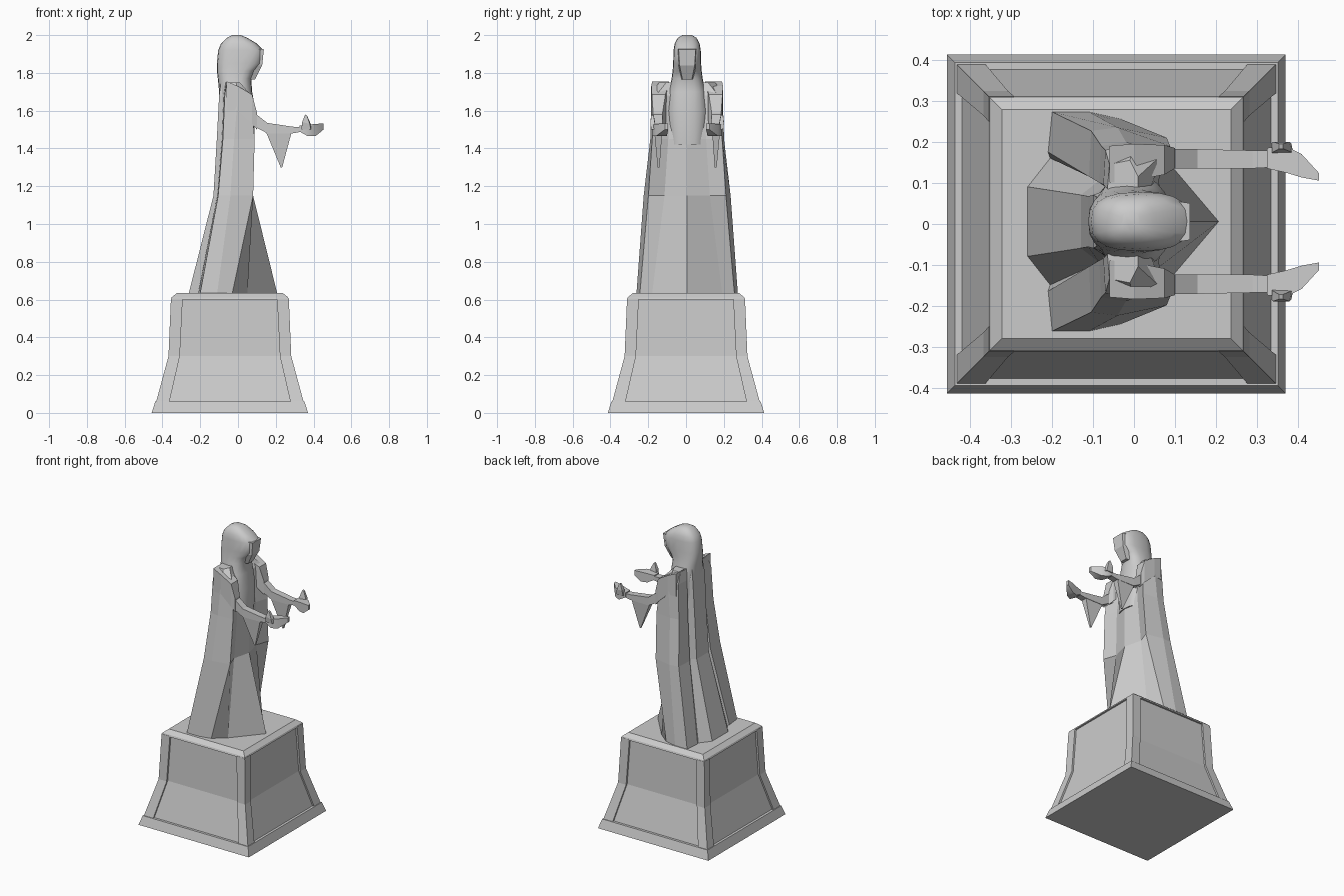
import bpy, bmesh, math
from mathutils import Vector

cube = bpy.data.objects.get("Cube")
if cube:
    bpy.data.objects.remove(cube, do_unlink=True)

stone = bpy.data.materials.new("grey stone")
stone.use_nodes = True
stone.diffuse_color = (0.6, 0.6, 0.6, 1)
stone.node_tree.nodes["Principled BSDF"].inputs["Base Color"].default_value = (0.6, 0.6, 0.6, 1)

FIGURE = (0, 0.006, 0)
PEDESTAL = (-0.043, 0, 0)


def loft(name, rings, location, angle=None, mirror=False):
    """Skin a list of closed rings of 3D points and cap both ends."""
    bm = bmesh.new()
    loops = [[bm.verts.new(p) for p in ring] for ring in rings]
    n = len(loops[0])
    for a, b in zip(loops, loops[1:]):
        for i in range(n):
            j = (i + 1) % n
            bm.faces.new((a[i], a[j], b[j], b[i]))
    bm.faces.new(loops[0])
    bm.faces.new(loops[-1])
    bmesh.ops.recalc_face_normals(bm, faces=bm.faces)
    mesh = bpy.data.meshes.new(name)
    bm.to_mesh(mesh)
    bm.free()
    mesh.materials.append(stone)
    obj = bpy.data.objects.new(name, mesh)
    bpy.context.collection.objects.link(obj)
    obj.location = location
    if mirror:
        mod = obj.modifiers.new("mirror", 'MIRROR')
        mod.use_axis = (False, True, False)
    if angle:
        bpy.ops.object.select_all(action='DESELECT')
        obj.select_set(True)
        bpy.context.view_layer.objects.active = obj
        bpy.ops.object.shade_smooth_by_angle(angle=math.radians(angle))
    return obj


def square(r, z):
    return [(r, -r, z), (r, r, z), (-r, r, z), (-r, -r, z)]


def panelled(r, px, py, d, z):
    """Square section whose four sides are sunk between corner posts."""
    half = [(r, -r), (r, -py), (r - d, -py), (r - d, py), (r, py),
            (r, r), (px, r), (px, r - d), (-px, r - d), (-px, r)]
    return [(x, y, z) for x, y in half] + [(-x, -y, z) for x, y in half]


# Pedestal: plinth, flared body with sunk panels, bevelled cap
loft("plinth", [square(.414, 0), square(.395, .06)], PEDESTAL)
loft("pedestal_body", [panelled(.39, .32, .32, .012, .06),
                       panelled(.325, .265, .265, .012, .30),
                       panelled(.312, .25, .25, .012, .605)], PEDESTAL)
loft("pedestal_cap", [square(.312, .60), square(.308, .612), square(.28, .635)], PEDESTAL)


# Robe and cape: half sections from back to front ridge, mirrored into rings
def robe_ring(z, ridge, half):
    left = [(x, y, z) for x, y in half]
    return left + [(ridge, 0, z)] + [(x, -y, z) for x, y, z in reversed(left)]


loft("robe_and_cape", [
    robe_ring(.635, .207, [(-.26, .085), (-.205, .155), (-.21, .17), (-.2, .268),
                           (-.11, .268), (-.03, .25), (.05, .185)]),
    robe_ring(1.15, .08, [(-.13, .065), (-.085, .1), (-.11, .11), (-.105, .222),
                          (-.04, .23), (.08, .205), (.05, .12)]),
    robe_ring(1.45, .08, [(-.112, .062), (-.07, .085), (-.085, .095), (-.08, .185),
                          (-.02, .195), (.088, .185), (.06, .1)]),
    robe_ring(1.68, .06, [(-.1, .065), (-.06, .08), (-.075, .09), (-.07, .175),
                          (0, .188), (.07, .165), (.04, .08)]),
    robe_ring(1.75, .02, [(-.09, .06), (-.06, .07), (-.065, .08), (-.06, .14),
                          (-.01, .15), (.01, .11), (.01, .06)])], FIGURE)


# Veiled head, neck and chest: rounded sections
def oval(z, back, front, hy, power=.75, n=20):
    def soft(v):
        return math.copysign(abs(v) ** power, v)
    cx, hx = (back + front) / 2, (front - back) / 2
    return [(cx + hx * soft(math.cos(2 * math.pi * i / n)),
             hy * soft(math.sin(2 * math.pi * i / n)), z) for i in range(n)]


loft("veil_and_chest", [
    oval(1.42, -.1, .085, .095), oval(1.6, -.1, .092, .115, .9),
    oval(1.7, -.1, .075, .098), oval(1.77, -.107, .07, .082),
    oval(1.81, -.112, .09, .077), oval(1.85, -.112, .128, .074),
    oval(1.92, -.105, .135, .072), oval(1.955, -.09, .1, .066),
    oval(1.985, -.06, .05, .05), oval(2.0, -.03, .015, .025)], FIGURE, 35)

# Face: wedge narrowing to the chin under the brow of the veil
loft("face", [
    [(.03, -.035, 1.765), (.09, -.025, 1.765), (.09, .025, 1.765), (.03, .035, 1.765)],
    [(.03, -.06, 1.83), (.128, -.04, 1.84), (.128, .04, 1.84), (.03, .06, 1.83)],
    [(.03, -.06, 1.93), (.137, -.045, 1.925), (.137, .045, 1.925), (.03, .06, 1.93)]],
    FIGURE)


# Arms: boxes swept through (x, z) stations, mirrored to both sides
def slab(x, y0, y1, z0, z1):
    return [(x, y0, z0), (x, y1, z0), (x, y1, z1), (x, y0, z1)]


loft("shoulder_folds", [slab(-.06, .095, .185, 1.6, 1.755), slab(0, .1, .19, 1.6, 1.73),
                        slab(.075, .115, .187, 1.53, 1.685), slab(.1, .13, .18, 1.5, 1.59)],
     FIGURE, mirror=True)
loft("forearm_sleeves", [slab(.06, .13, .177, 1.53, 1.61), slab(.155, .13, .177, 1.48, 1.535),
                         slab(.29, .13, .174, 1.48, 1.515), slab(.345, .133, .174, 1.49, 1.512)],
     FIGURE, mirror=True)
loft("hanging_cuffs", [
    [(.145, .132, 1.495), (.285, .132, 1.49), (.285, .174, 1.49), (.145, .174, 1.495)],
    [(.226, .146, 1.3), (.234, .146, 1.3), (.234, .156, 1.3), (.226, .156, 1.3)]],
    FIGURE, mirror=True)

# Hands: cupped palms with fingers bending inward, and raised thumbs
loft("hands", [slab(.325, .13, .18, 1.49, 1.52), slab(.37, .12, .185, 1.465, 1.525),
               slab(.41, .108, .165, 1.465, 1.53), slab(.453, .1, .118, 1.5, 1.532)],
     FIGURE, 40, mirror=True)
loft("thumbs", [
    [(.335, .165, 1.5), (.39, .165, 1.5), (.385, .19, 1.5), (.335, .19, 1.5)],
    [(.34, .17, 1.54), (.385, .17, 1.53), (.38, .195, 1.53), (.34, .195, 1.54)],
    [(.355, .178, 1.58), (.365, .178, 1.575), (.365, .19, 1.575), (.355, .19, 1.58)]],
    FIGURE, mirror=True)
